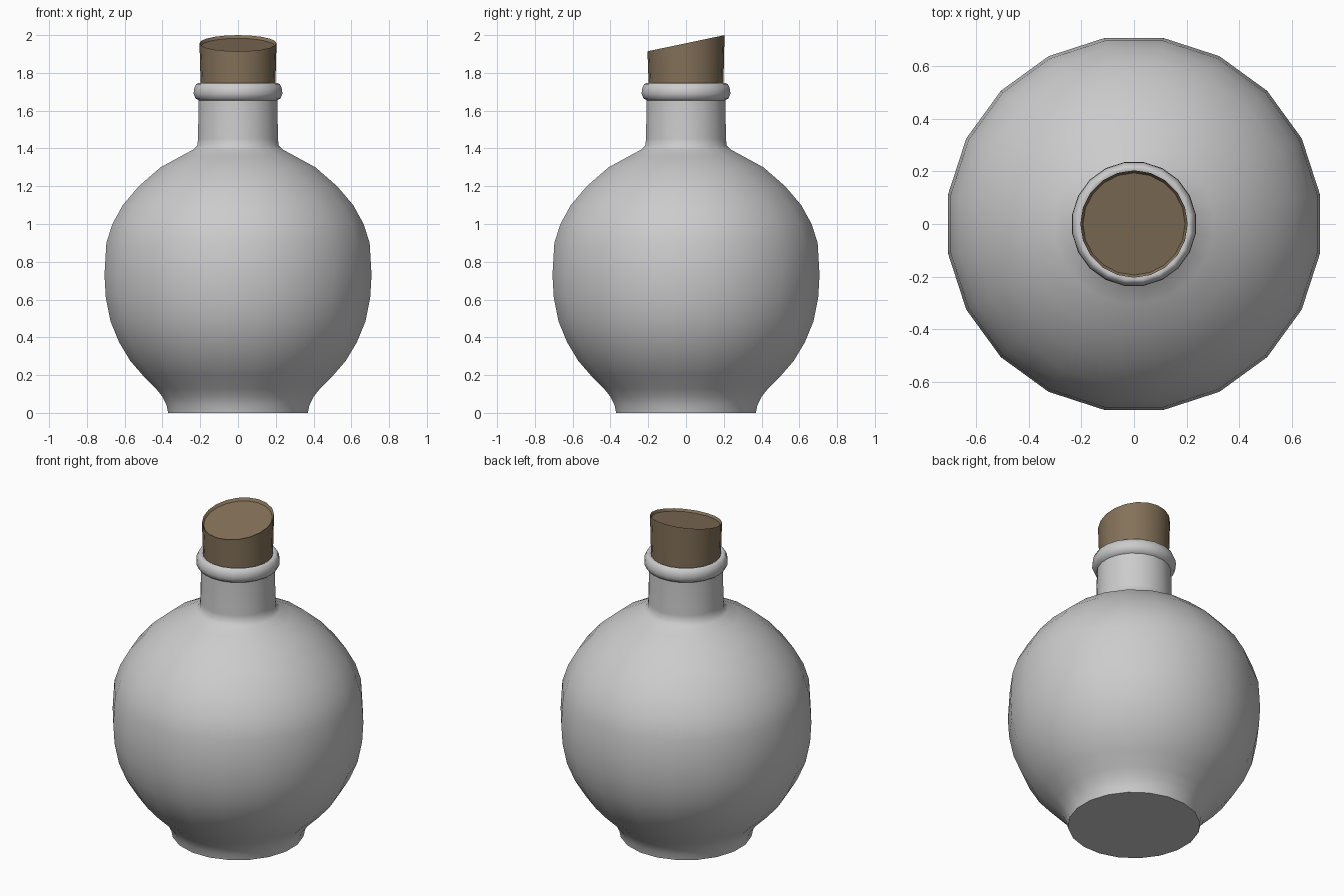
import bpy, bmesh, math

if "Cube" in bpy.data.objects:
    bpy.data.objects.remove(bpy.data.objects["Cube"])

SIDES = 20


def lathe(name, profile, phase, slant=0.0, slant_from=99, angle=50, color=None):
    """Revolve (radius, z) points; rings from index slant_from tilt along y."""
    bm = bmesh.new()
    rings = []
    for i, (r, z) in enumerate(profile):
        ring = []
        for k in range(SIDES):
            a = phase + 2 * math.pi * k / SIDES
            x, y = r * math.cos(a), r * math.sin(a)
            ring.append(bm.verts.new((x, y, z + (slant * y if i >= slant_from else 0))))
        rings.append(ring)
    for lo, hi in zip(rings, rings[1:]):
        for k in range(SIDES):
            n = (k + 1) % SIDES
            bm.faces.new((lo[k], lo[n], hi[n], hi[k]))
    bm.faces.new(rings[0][::-1])
    bm.faces.new(rings[-1])
    bmesh.ops.recalc_face_normals(bm, faces=bm.faces)
    mesh = bpy.data.meshes.new(name)
    bm.to_mesh(mesh)
    bm.free()
    obj = bpy.data.objects.new(name, mesh)
    bpy.context.collection.objects.link(obj)
    if color:
        mat = bpy.data.materials.new(name + "_material")
        mat.diffuse_color = color
        mat.use_nodes = True
        mat.node_tree.nodes["Principled BSDF"].inputs["Base Color"].default_value = mat.diffuse_color
        mesh.materials.append(mat)
    bpy.ops.object.select_all(action='DESELECT')
    obj.select_set(True)
    bpy.context.view_layer.objects.active = obj
    bpy.ops.object.shade_smooth_by_angle(angle=math.radians(angle))
    return obj


# Bottle: flared foot, round body, neck and rolled lip
half = math.pi / SIDES
silhouette = [
    (0.37, 0.0), (0.378, 0.04), (0.40, 0.085), (0.435, 0.13), (0.505, 0.20),
    (0.57, 0.275), (0.63, 0.375), (0.675, 0.485), (0.70, 0.61), (0.707, 0.73),
    (0.697, 0.90), (0.665, 1.00), (0.61, 1.10), (0.525, 1.20), (0.41, 1.30),
    (0.30, 1.36), (0.235, 1.395), (0.215, 1.415), (0.212, 1.45), (0.208, 1.655),
    (0.225, 1.665), (0.235, 1.69), (0.233, 1.715), (0.222, 1.74), (0.21, 1.746),
    (0.196, 1.74), (0.19, 1.70),
]
lathe("bottle", [(r / math.cos(half), z) for r, z in silhouette], half)

# Cork: slanted cut with a slightly sunken top face
lathe("cork", [(0.195, 1.62), (0.198, 1.745), (0.204, 1.957), (0.194, 1.942)],
      0.0, slant=0.21, slant_from=2, angle=35, color=(0.23, 0.165, 0.10, 1))
